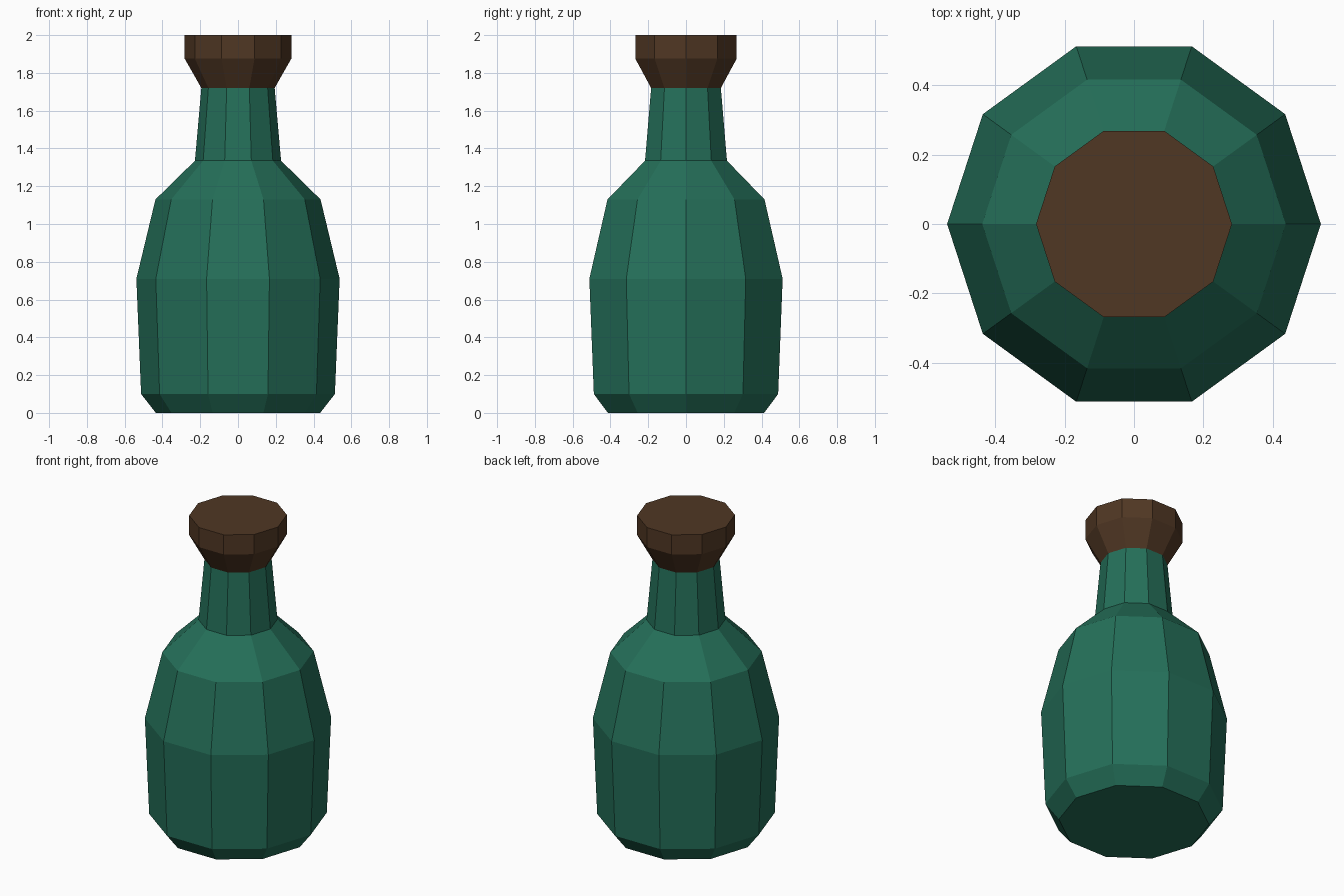
import bpy, bmesh
from math import cos, sin, tau

if "Cube" in bpy.data.objects:
    bpy.data.objects.remove(bpy.data.objects["Cube"])

SIDES = 10


def material(name, color):
    m = bpy.data.materials.new(name)
    m.diffuse_color = (*color, 1)
    m.use_nodes = True
    m.node_tree.nodes["Principled BSDF"].inputs["Base Color"].default_value = m.diffuse_color
    return m


def lathe(name, profile, mat):
    """Revolve (radius, z) points into a closed flat-shaded solid."""
    bm = bmesh.new()
    rings = [[bm.verts.new((r * cos(tau * i / SIDES), r * sin(tau * i / SIDES), z))
              for i in range(SIDES)] for r, z in profile]
    for lo, hi in zip(rings, rings[1:]):
        for i in range(SIDES):
            j = (i + 1) % SIDES
            bm.faces.new((lo[i], lo[j], hi[j], hi[i]))
    bm.faces.new(rings[0][::-1])
    bm.faces.new(rings[-1])
    mesh = bpy.data.meshes.new(name)
    bm.to_mesh(mesh)
    bm.free()
    mesh.materials.append(mat)
    obj = bpy.data.objects.new(name, mesh)
    bpy.context.collection.objects.link(obj)
    return obj


# Glass body: chamfered base, belly, shoulder and tapering neck
lathe("bottle_glass",
      [(0.435, 0), (0.513, 0.10), (0.538, 0.71), (0.437, 1.13), (0.228, 1.335), (0.194, 1.72)],
      material("green_glass", (0.018, 0.16, 0.10)))

# Stopper: flared underside and straight rim
lathe("cork_stopper",
      [(0.194, 1.72), (0.282, 1.875), (0.282, 2.0)],
      material("brown_cork", (0.08, 0.038, 0.017)))
